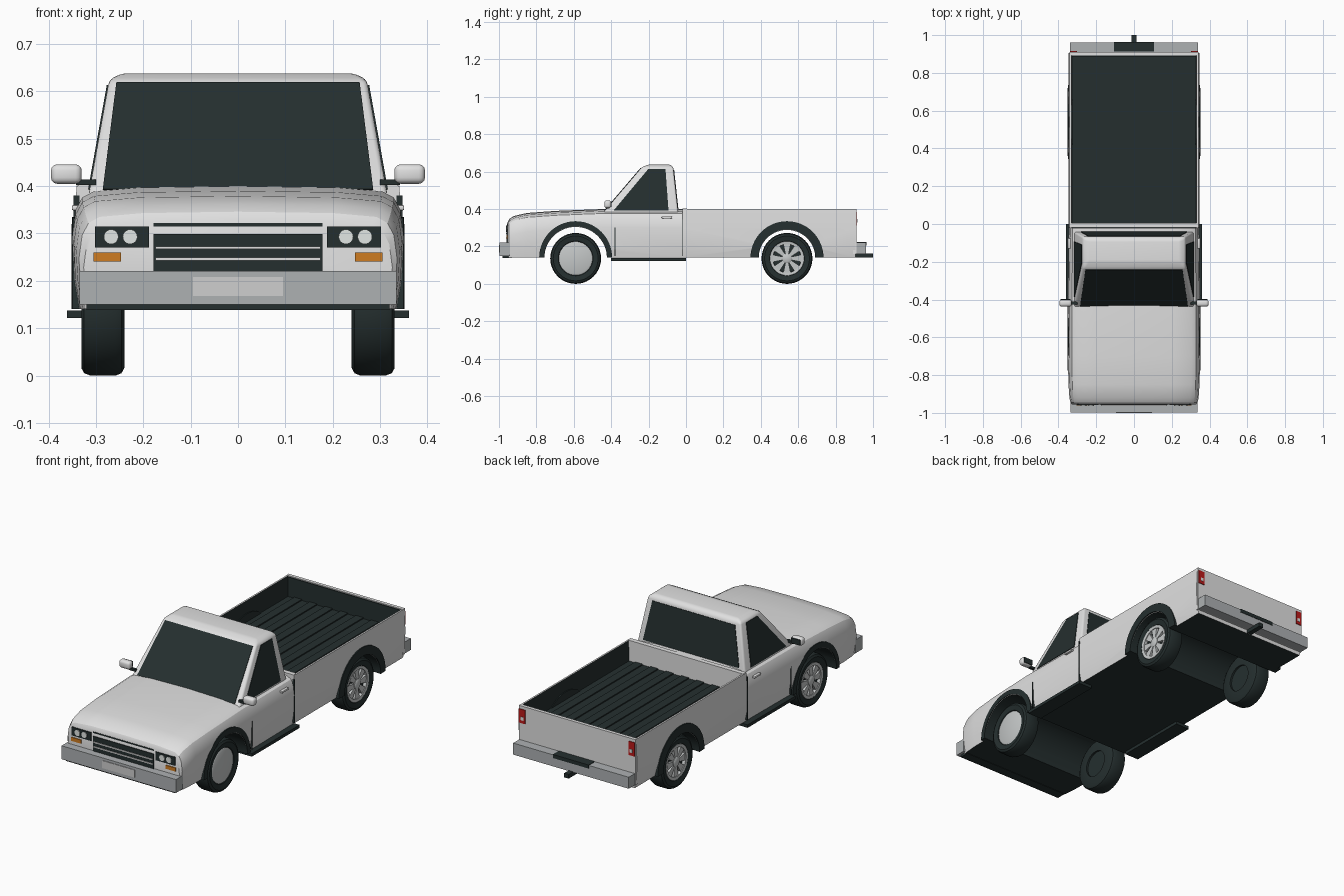
import bpy, bmesh, math
from mathutils import Vector

if "Cube" in bpy.data.objects:
    bpy.data.objects.remove(bpy.data.objects["Cube"])


def mat(name, r, g, b):
    m = bpy.data.materials.new(name)
    m.diffuse_color = (r, g, b, 1)
    m.use_nodes = True
    m.node_tree.nodes["Principled BSDF"].inputs["Base Color"].default_value = m.diffuse_color
    return m


PAINT = mat("body_paint", .75, .75, .75)
DARK = mat("dark_trim", .018, .028, .028)
BUMPER = mat("bumper_grey", .42, .44, .45)
RIM = mat("rim_silver", .56, .58, .58)
LAMP = mat("lamp_white", .82, .86, .84)
ORANGE = mat("signal_orange", .62, .2, .015)
RED = mat("tail_red", .5, .01, .01)
PLATE = mat("plate_grey", .62, .62, .62)
AXLES = ((-.59, .168), (.54, .152))  # y position, wheel well radius
AXLE_Z = .136


def finish(name, bm, mats, smooth=None):
    bmesh.ops.recalc_face_normals(bm, faces=bm.faces)
    me = bpy.data.meshes.new(name)
    bm.to_mesh(me)
    bm.free()
    ob = bpy.data.objects.new(name, me)
    bpy.context.collection.objects.link(ob)
    for m in mats:
        me.materials.append(m)
    if smooth:
        smooth_object(ob, smooth)
    return ob


def smooth_object(ob, angle):
    bpy.ops.object.select_all(action='DESELECT')
    ob.select_set(True)
    bpy.context.view_layer.objects.active = ob
    bpy.ops.object.shade_smooth_by_angle(angle=math.radians(angle))


def box(name, x, y, z, m, bevel=0, segs=2):
    bm = bmesh.new()
    bmesh.ops.create_cube(bm, size=1)
    for v in bm.verts:
        v.co = [a[0] + (c + .5) * (a[1] - a[0]) for a, c in zip((x, y, z), v.co)]
    if bevel:
        bmesh.ops.bevel(bm, geom=bm.edges[:], offset=bevel, segments=segs, affect='EDGES', profile=.5)
    return finish(name, bm, [m], 35 if bevel else None)


def loft(bm, rings, caps=True):
    rows = [[bm.verts.new(p) for p in r] for r in rings]
    n = len(rows[0])
    for a, b in zip(rows, rows[1:]):
        for i in range(n):
            bm.faces.new((a[i], a[(i + 1) % n], b[(i + 1) % n], b[i]))
    if caps:
        bm.faces.new(rows[0])
        bm.faces.new(rows[-1])


def lathe(name, profile, cy, cz, s, m, closed=False, n=40):
    """Spin (radius, x) points round the x axis; s is the side."""
    bm = bmesh.new()
    rings = [[(s * x, cy + r * math.cos(2 * math.pi * i / n), cz + r * math.sin(2 * math.pi * i / n))
              for i in range(n)] for r, x in profile]
    loft(bm, rings + ([rings[0]] if closed else []), not closed)
    if closed:
        bmesh.ops.remove_doubles(bm, verts=bm.verts, dist=1e-5)
    return finish(name, bm, [m], 35)


def cut_wheel_well(ob, cy, r):
    cutter = lathe("well_cutter", [(r, -1), (r, 1)], cy, AXLE_Z, 1, DARK, n=48)
    cutter.hide_render = True
    mod = ob.modifiers.new("well", 'BOOLEAN')
    mod.operation, mod.solver, mod.object = 'DIFFERENCE', 'EXACT', cutter
    bpy.context.view_layer.update()
    ob.data = bpy.data.meshes.new_from_object(ob.evaluated_get(bpy.context.evaluated_depsgraph_get()))
    ob.modifiers.clear()
    bpy.data.objects.remove(cutter)
    ob.data.materials.clear()
    for m in (PAINT, DARK):
        ob.data.materials.append(m)
    # dark underside, wheel well lining and load area
    for p in ob.data.polygons:
        c, nrm = p.center, p.normal
        well = math.hypot(c.y - cy, c.z - AXLE_Z) < r + .004 and abs(nrm.x) < .3
        load = c.y > 0 and ((nrm.z > .7 and c.z < .38) or (nrm.x * c.x < 0 and c.z > .28 and abs(nrm.x) > .5))
        p.material_index = int(well or nrm.z < -.7 or load)
    smooth_object(ob, 28)


# front body: hood, fenders and doors
def body_ring(y, w, top):
    half = [(.6, top - .003), (.87, top - .011), (.94, top - .024), (.98, top - .05),
            (1, top - .1), (.99, .2), (.96, .14)]
    return ([(0, y, top)] + [(k * w, y, z) for k, z in half] +
            [(-k * w, y, z) for k, z in reversed(half)])


bm = bmesh.new()
loft(bm, [body_ring(*a) for a in ((-.955, .326, .328), (-.946, .336, .346), (-.92, .342, .363), (-.85, .347, .379),
                                  (-.7, .35, .39), (-.45, .35, .4), (-.02, .345, .4))])
front_body = finish("front_body", bm, [PAINT])
cut_wheel_well(front_body, *AXLES[0])

# load bed: channel profile run along y
half = [(.333, .14), (.345, .2), (.346, .3), (.341, .4), (.332, .4), (.329, .293)]
ring = half + [(-x, z) for x, z in reversed(half)]
bm = bmesh.new()
loft(bm, [[(x, y, z) for x, z in ring] for y in (-.02, .905)])
bed = finish("load_bed", bm, [PAINT])
cut_wheel_well(bed, *AXLES[1])
box("bed_front_wall", (-.338, .338), (-.019, .006), (.28, .402), PAINT)
box("tailgate", (-.341, .341), (.893, .911), (.16, .401), PAINT)
box("tailgate_liner", (-.329, .329), (.888, .894), (.29, .396), DARK)
for i in range(7):
    x = (i - 3) * .09
    box("bed_rib", (x - .022, x + .022), (.008, .888), (.29, .299), DARK)

# cab shell: lofted upwards, with rounded edges
BASE, TOP = (.315, -.44, -.042, .385), (.272, -.235, -.068, .625)


def corners(w, y0, y1, z):
    return [Vector(p) for p in ((-w, y0, z), (w, y0, z), (w, y1, z), (-w, y1, z))]


bm = bmesh.new()
loft(bm, [corners(*BASE), corners(*TOP), corners(.245, -.2, -.085, .638)])
edges = [e for e in bm.edges if max(v.co.z for v in e.verts) > .5]
bmesh.ops.bevel(bm, geom=edges, offset=.01, segments=3, affect='EDGES', profile=.5)
finish("cab", bm, [PAINT], 40)


# window plates laid on the cab faces
def window(name, i, low, high, v0, v1):
    b, t = corners(*BASE), corners(*TOP)
    j = (i + 1) % 4
    def at(u, v):
        return b[i].lerp(b[j], u).lerp(t[i].lerp(t[j], u), v)
    pts = [at(low[0], v0), at(low[1], v0), at(high[1], v1), at(high[0], v1)]
    n = (pts[1] - pts[0]).cross(pts[3] - pts[0]).normalized()
    bm = bmesh.new()
    loft(bm, [[p + n * d for p in pts] for d in (-.004, .003)])
    finish(name, bm, [DARK])


window("windshield", 0, (.045, .955), (.03, .97), .03, .97)
window("rear_window", 2, (.05, .95), (.06, .94), .06, .93)
window("right_window", 1, (.12, .87), (.24, .76), .03, .95)
window("left_window", 3, (.13, .88), (.24, .76), .03, .95)

# wheels
TYRE = [(.086, .316), (.093, .325), (.12, .331), (.131, .325), (.136, .312),
        (.136, .258), (.131, .246), (.12, .24), (.07, .24), (.07, .3)]
for cy, well in AXLES:
    for s in (1, -1):
        lathe("tyre", TYRE, cy, AXLE_Z, s, DARK, closed=True)
        if s == 1 and cy < 0:
            lathe("wheel_disc", [(.09, .3), (.09, .322), (.08, .326)], cy, AXLE_Z, s, RIM)
        else:
            lathe("wheel_back", [(.085, .25), (.085, .305)], cy, AXLE_Z, s, DARK)
            lathe("wheel_rim", [(.076, .306), (.076, .324), (.091, .326), (.091, .306)],
                  cy, AXLE_Z, s, RIM, closed=True)
            lathe("wheel_hub", [(.026, .3), (.026, .322), (.02, .326)], cy, AXLE_Z, s, RIM, n=20)
            bm = bmesh.new()
            for k in range(8):
                a = k * math.pi / 4
                loft(bm, [[(s * x, cy + r * math.cos(a) - d * math.sin(a), AXLE_Z + r * math.sin(a) + d * math.cos(a))
                           for r, d in ((.015, .007), (.079, .02), (.079, -.02), (.015, -.007))]
                          for x in (.304, .32)])
            finish("wheel_spokes", bm, [RIM])
        # dark arch trim
        bm = bmesh.new()
        n, r0, r1 = 28, well - .001, .195
        loft(bm, [[(s * x, cy + r * math.cos(math.pi * i / n), AXLE_Z + .004 + r * math.sin(math.pi * i / n))
                   for r, x in ((r0, .325), (r1, .325), (r1, .35), (r0, .352))] for i in range(n + 1)])
        finish("arch_trim", bm, [DARK], 35)

# paired side parts
for s in (1, -1):
    def sx(a, b):
        return tuple(sorted((s * a, s * b)))
    box("running_board", sx(.28, .361), (-.4, 0), (.121, .137), DARK)
    box("door_seam_front", sx(.34, .351), (-.382, -.378), (.15, .3), DARK)
    box("door_seam_rear", sx(.335, .347), (-.022, -.018), (.15, .38), DARK)
    box("door_handle", sx(.335, .351), (-.13, -.075), (.349, .36), PAINT, .003)
    box("mirror", sx(.33, .395), (-.437, -.4), (.405, .446), PAINT, .013, 3)
    box("mirror_glass", sx(.337, .388), (-.402, -.398), (.411, .44), DARK)
    box("mirror_arm", sx(.3, .342), (-.425, -.41), (.402, .414), DARK)
    # headlights and signals
    box("headlight_housing", sx(.188, .302), (-.959, -.95), (.27, .315), DARK)
    for x in (.228, .268):
        bm = bmesh.new()
        loft(bm, [[(s * x + .0155 * math.cos(k * math.pi / 12), y, .293 + .0155 * math.sin(k * math.pi / 12))
                   for k in range(24)] for y in (-.955, -.963)])
        finish("headlight", bm, [LAMP])
    box("turn_signal", sx(.247, .305), (-.96, -.95), (.241, .26), ORANGE)
    # tail lights
    box("tail_light", sx(.303, .339), (.908, .915), (.312, .385), RED)
    box("reverse_light", sx(.31, .326), (.912, .917), (.328, .346), LAMP)

# grille
box("grille", (-.178, .178), (-.959, -.95), (.215, .299), DARK)
box("grille_slot", (-.178, .178), (-.957, -.95), (.315, .322), DARK)
for z in (.246, .27):
    box("grille_bar", (-.174, .174), (-.963, -.955), (z - .003, z + .003), PAINT)

# bumpers, plate, step pad and tow hitch
box("front_bumper", (-.335, .335), (-.997, -.94), (.15, .221), BUMPER)
box("front_valance", (-.32, .32), (-.98, -.93), (.138, .151), DARK)
box("number_plate", (-.095, .095), (-1, -.99), (.168, .208), PLATE)
box("rear_bumper", (-.338, .338), (.905, .962), (.16, .221), BUMPER)
box("step_pad", (-.105, .105), (.914, .964), (.205, .224), DARK)
box("tow_hitch", (-.013, .013), (.9, 1), (.141, .163), DARK)
